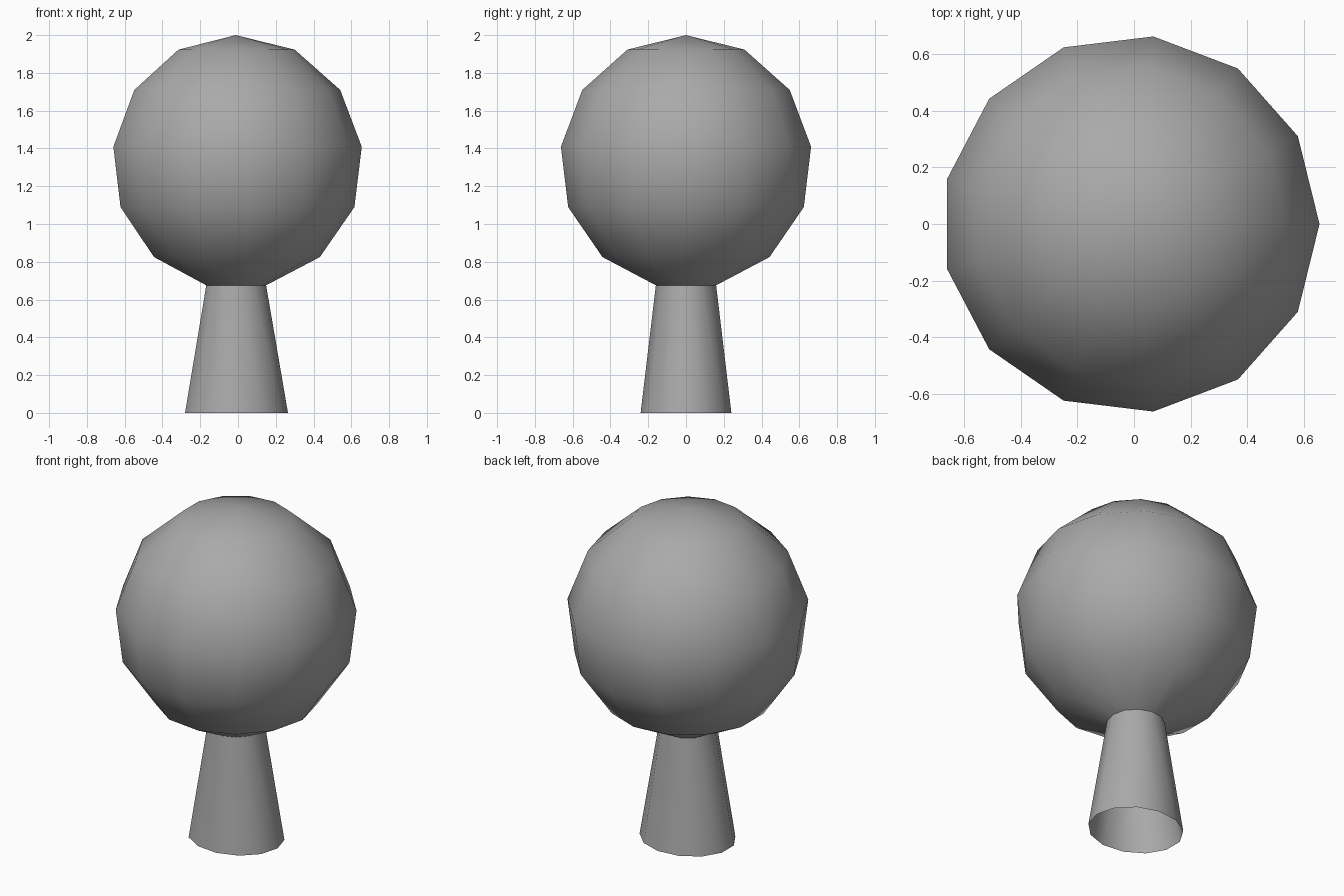
import bpy, bmesh
from math import pi, sin, cos

cube = bpy.data.objects.get("Cube")
if cube:
    bpy.data.objects.remove(cube, do_unlink=True)

SIDES = 13
STEP = 2 * pi / SIDES
R = 0.672          # crown radius
CX = -0.012        # centring offset of the odd-sided rings

# One plain grey for the whole body
grey = bpy.data.materials.new("grey")
grey.use_nodes = True
colour = (0.4, 0.4, 0.4, 1)
grey.diffuse_color = colour
grey.node_tree.nodes["Principled BSDF"].inputs["Base Color"].default_value = colour


def ring(bm, rx, ry, z):
    return [bm.verts.new((CX + rx * cos(i * STEP), ry * sin(i * STEP), z))
            for i in range(SIDES)]


def bridge(bm, upper, lower):
    for i in range(SIDES):
        j = (i + 1) % SIDES
        bm.faces.new((upper[i], lower[i], lower[j], upper[j]))


bm = bmesh.new()

# Round crown: apex fan and rings at equal polar steps
top = bm.verts.new((CX, 0, 2))
rings = [ring(bm, R * sin(k * STEP), R * sin(k * STEP), 2 - R + R * cos(k * STEP))
         for k in range(1, 7)]
for i in range(SIDES):
    bm.faces.new((top, rings[0][i], rings[0][(i + 1) % SIDES]))

# Flared stem, open underneath, wider from side to side
rings.append(ring(bm, 0.2765, 0.242, 0))
for upper, lower in zip(rings, rings[1:]):
    bridge(bm, upper, lower)

mesh = bpy.data.meshes.new("round_top_on_stem")
bm.to_mesh(mesh)
bm.free()
mesh.materials.append(grey)
obj = bpy.data.objects.new("round_top_on_stem", mesh)
bpy.context.collection.objects.link(obj)

# Smooth shading with a crisp neck
bpy.context.view_layer.objects.active = obj
obj.select_set(True)
bpy.ops.object.shade_smooth_by_angle(angle=pi / 6)
